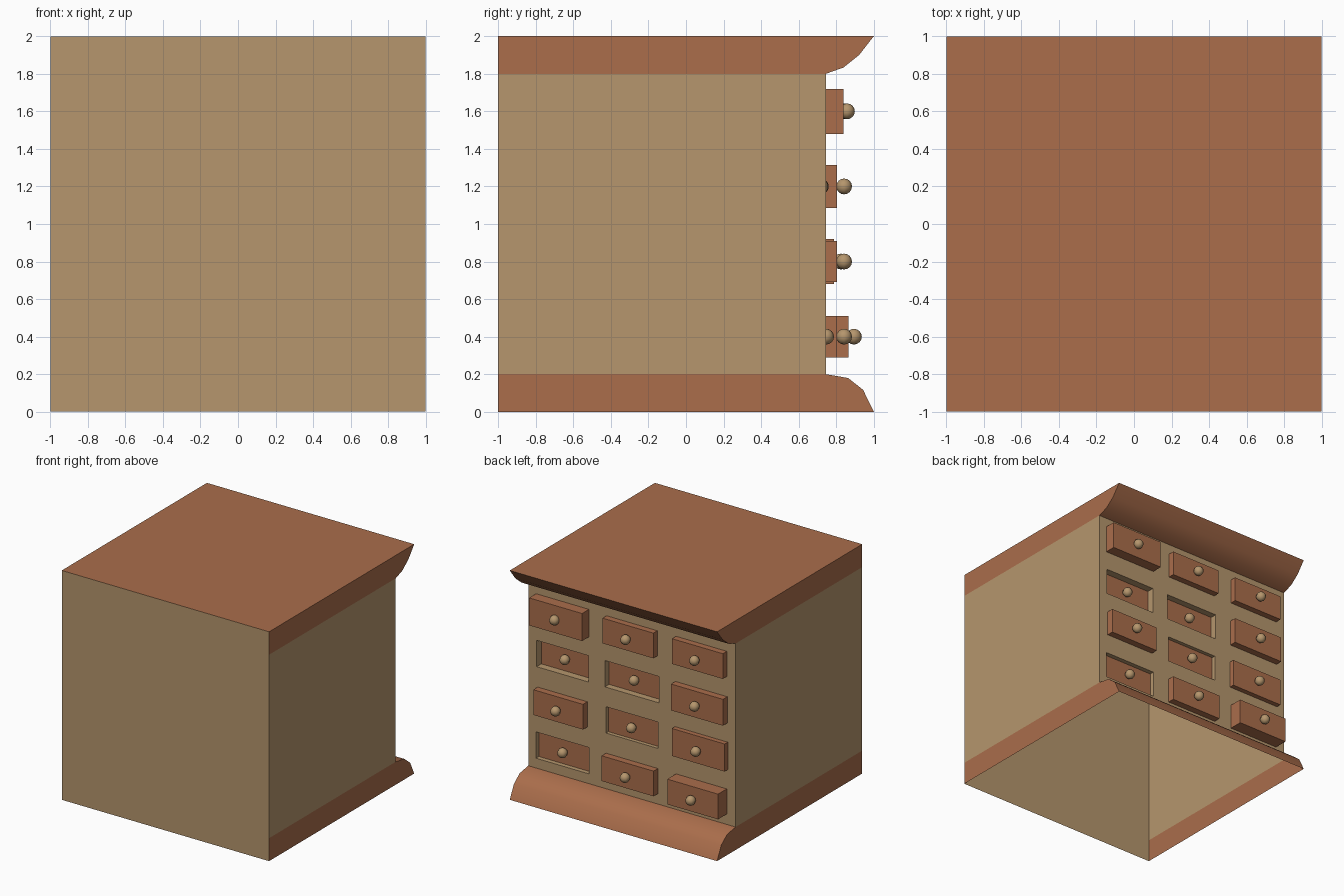
import bpy, bmesh, math
from mathutils import Vector, Matrix

if "Cube" in bpy.data.objects:
    bpy.data.objects.remove(bpy.data.objects["Cube"])

def material(name, rgb):
    m = bpy.data.materials.new(name)
    m.diffuse_color = (*rgb, 1)
    m.use_nodes = True
    m.node_tree.nodes["Principled BSDF"].inputs["Base Color"].default_value = m.diffuse_color
    return m

TAN = material("light_wood", (0.465, 0.305, 0.153))
BROWN = material("red_brown_wood", (0.405, 0.155, 0.071))
FACE = 0.745            # y of the drawer face

def face(bm, pts, out):
    """Add a polygon whose normal points towards out."""
    f = bm.faces.new([bm.verts.new(p) for p in pts])
    f.normal_update()
    if f.normal.dot(Vector(out)) < 0:
        f.normal_flip()

def finish(bm, name, mat, smooth=False):
    bmesh.ops.remove_doubles(bm, verts=bm.verts, dist=0.0001)
    me = bpy.data.meshes.new(name)
    bm.to_mesh(me)
    bm.free()
    me.materials.append(mat)
    if smooth:
        me.shade_smooth()
        me.set_sharp_from_angle(angle=math.radians(35))
    ob = bpy.data.objects.new(name, me)
    bpy.context.collection.objects.link(ob)

# case: plain wall at -y and two tan side panels, open underneath
bm = bmesh.new()
face(bm, [(-1, -1, 0), (1, -1, 0), (1, -1, 2), (-1, -1, 2)], (0, -1, 0))
for s in (-1, 1):
    face(bm, [(s, -1, .2), (s, FACE, .2), (s, FACE, 1.8), (s, -1, 1.8)], (s, 0, 0))
finish(bm, "case_walls", TAN)

# moulded bands: side strips plus the curved overhang
def moulding(name, profile, top):
    bm = bmesh.new()
    z0, z1 = profile[0][1], profile[-1][1]
    outline = [(-1, z1), (-1, z0)] + profile
    if abs(z0 - z1) < 1e-6:
        return
    for s in (-1, 1):
        face(bm, [(s, y, z) for y, z in outline], (s, 0, 0))
    for (ya, za), (yb, zb) in zip(profile, profile[1:]):
        face(bm, [(-1, ya, za), (1, ya, za), (1, yb, zb), (-1, yb, zb)],
             (0, 1, -.3 if top else .3))
    if top:
        face(bm, [(-1, -1, 2), (1, -1, 2), (1, 1, 2), (-1, 1, 2)], (0, 0, 1))
    finish(bm, name, BROWN, True)

moulding("top_moulding", [(FACE, 1.8), (.838, 1.833), (.922, 1.9), (1, 2)], True)
moulding("base_moulding", [(FACE, .2), (.863, .18), (.943, .117), (1, 0)], False)

# drawers: per row (top down), columns from +x to -x: front y, knob y, width, height
ROWS = [
    [(.840, .857, .51, .24), (.800, .835, .49, .22), (.800, .842, .49, .22)],
    [(.680, .715, .50, .23), (.687, .718, .52, .23), (.805, .842, .50, .23)],
    [(.805, .842, .48, .22), (.712, .755, .50, .23), (.788, .825, .51, .24)],
    [(.705, .746, .51, .23), (.805, .842, .50, .22), (.865, .894, .49, .22)],
]
XCUTS = [1, 1 / 3, -1 / 3, -1]

def rect(x0, x1, y, z0, z1):
    return [(x0, y, z0), (x1, y, z0), (x1, y, z1), (x0, y, z1)]

def ring(bm, a, b, direction):
    for i in range(4):
        j = (i + 1) % 4
        face(bm, [a[i], a[j], b[j], b[i]], direction(a[i], a[j]))

frame, fronts, knobs = bmesh.new(), bmesh.new(), bmesh.new()
for r, row in enumerate(ROWS):
    ztop = 1.8 - .4 * r
    zc = ztop - .2
    for c, (yf, yk, w, h) in enumerate(row):
        xc = (1 - c) * .67
        cell = rect(XCUTS[c + 1], XCUTS[c], FACE, ztop - .4, ztop)
        hole = rect(xc - w / 2, xc + w / 2, FACE, zc - h / 2, zc + h / 2)
        front = [(x, yf, z) for x, _, z in hole]
        mid = Vector((xc, FACE, zc))
        # face frame around each opening
        ring(frame, cell, hole, lambda p, q: (0, 1, 0))
        away = lambda p, q: (Vector(p) + Vector(q)) / 2 - mid
        if yf > FACE:      # pulled-out drawer sides
            ring(fronts, hole, front, away)
        else:              # walls of a pushed-in opening
            ring(frame, hole, front, lambda p, q: -away(p, q))
        face(fronts, front, (0, 1, 0))
        bmesh.ops.create_uvsphere(knobs, u_segments=8, v_segments=8, radius=.042,
                                  matrix=Matrix.Translation((xc, yk, zc)))
finish(frame, "face_frame", TAN)
finish(fronts, "drawers", BROWN)
for f in knobs.faces:
    f.smooth = True
finish(knobs, "drawer_knobs", TAN)
